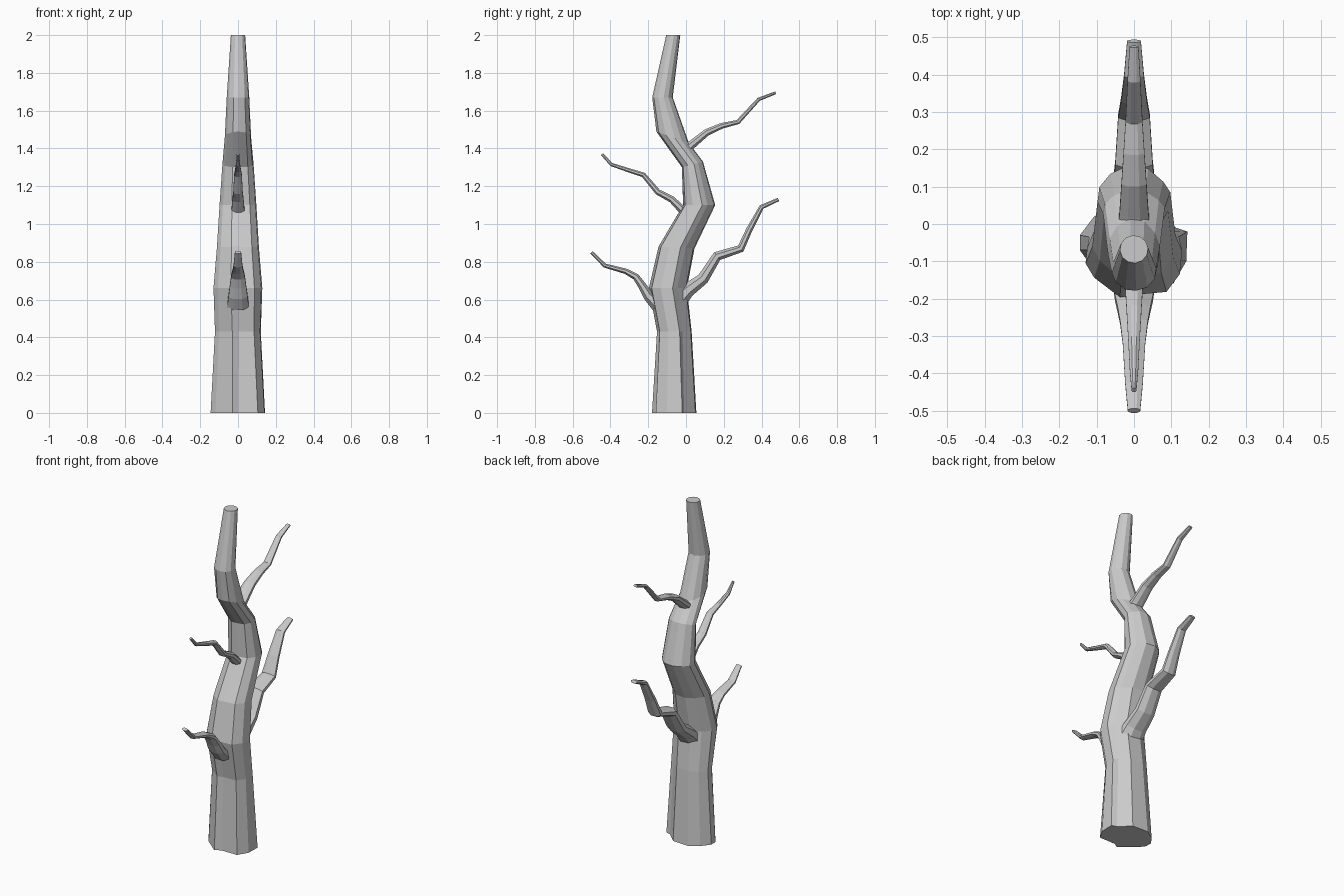
import bpy, bmesh
from math import sin, cos, pi
from mathutils import Vector

if "Cube" in bpy.data.objects:
    bpy.data.objects.remove(bpy.data.objects["Cube"])


def loft(name, rings):
    """Skin a list of equal-length rings and cap both ends."""
    bm = bmesh.new()
    loops = [[bm.verts.new(p) for p in ring] for ring in rings]
    n = len(loops[0])
    for a, b in zip(loops, loops[1:]):
        for i in range(n):
            j = (i + 1) % n
            bm.faces.new((a[i], a[j], b[j], b[i]))
    bm.faces.new(loops[0][::-1])
    bm.faces.new(loops[-1])
    bmesh.ops.recalc_face_normals(bm, faces=bm.faces)
    mesh = bpy.data.meshes.new(name)
    bm.to_mesh(mesh)
    bm.free()
    obj = bpy.data.objects.new(name, mesh)
    bpy.context.collection.objects.link(obj)
    return obj


def branch(name, path, width, thick, sides=8):
    """Tapered limb in the x = 0 plane; width and thick run (base, tip)."""
    pts = [Vector((0, y, z)) for y, z in path]
    rings = []
    last = len(pts) - 1
    for k, p in enumerate(pts):
        d = (pts[min(k + 1, last)] - pts[max(k - 1, 0)]).normalized()
        up = Vector((0, -d.z, d.y))
        t = k / last
        w = width[0] + (width[1] - width[0]) * t
        h = thick[0] + (thick[1] - thick[0]) * t ** 0.6
        rings.append([p + Vector((w * cos(a), 0, 0)) + up * h * sin(a)
                      for a in (2 * pi * (i + 0.5) / sides for i in range(sides))])
    return loft(name, rings)


# Trunk: uneven foot outline blending into a round section further up
foot = [(.143, -.02), (.112, -.01), (.05, .05), (-.05, .055), (-.107, .02), (-.145, -.03),
        (-.145, -.07), (-.12, -.105), (-.03, -.18), (0, -.16), (.105, -.16), (.14, -.1)]
foot = [(x / .145, (y + .0625) / .1175) for x, y in foot]
# each ring: front (y, z), back (y, z), half width in x, share of foot outline
stations = [
    (-.18, 0, .055, 0, .145, 1),
    (-.155, .43, .03, .43, .122, .8),
    (-.20, .66, .005, .66, .13, .6),
    (-.15, .88, .045, .87, .112, .5),
    (-.02, 1.10, .155, 1.10, .098, .4),
    (-.025, 1.30, .09, 1.33, .083, .3),
    (-.16, 1.49, .015, 1.43, .07, .2),
    (-.18, 1.67, -.07, 1.67, .06, .1),
    (-.105, 2, -.03, 2, .038, 0),
]
rings = []
for fy, fz, by, bz, w, share in stations:
    ring = []
    for i, (px, py) in enumerate(foot):
        a = 2 * pi * i / 12 + .1
        u = px * share + cos(a) * (1 - share)
        v = py * share + sin(a) * (1 - share)
        t = (v + 1) / 2
        ring.append((u * w, fy + (by - fy) * t, fz + (bz - fz) * t))
    rings.append(ring)
loft("trunk", rings)

# Branches: two at the front, two at the back, all wider than thick
branch("lower_front_branch",
       [(-.15, .57), (-.20, .62), (-.23, .67), (-.265, .72), (-.32, .75), (-.43, .78), (-.50, .85)],
       (.062, .018), (.04, .009))
branch("upper_front_branch",
       [(.02, 1.04), (-.02, 1.075), (-.075, 1.13), (-.15, 1.17), (-.225, 1.26), (-.305, 1.285),
        (-.395, 1.315), (-.445, 1.37)],
       (.042, .007), (.03, .008))
branch("lower_back_branch",
       [(-.04, .60), (.01, .65), (.09, .71), (.165, .83), (.29, .87), (.335, .97), (.40, 1.09), (.49, 1.13)],
       (.08, .02), (.055, .01))
branch("upper_back_branch",
       [(-.03, 1.37), (.03, 1.42), (.11, 1.485), (.19, 1.52), (.275, 1.54), (.385, 1.66), (.475, 1.695)],
       (.048, .013), (.033, .008))
